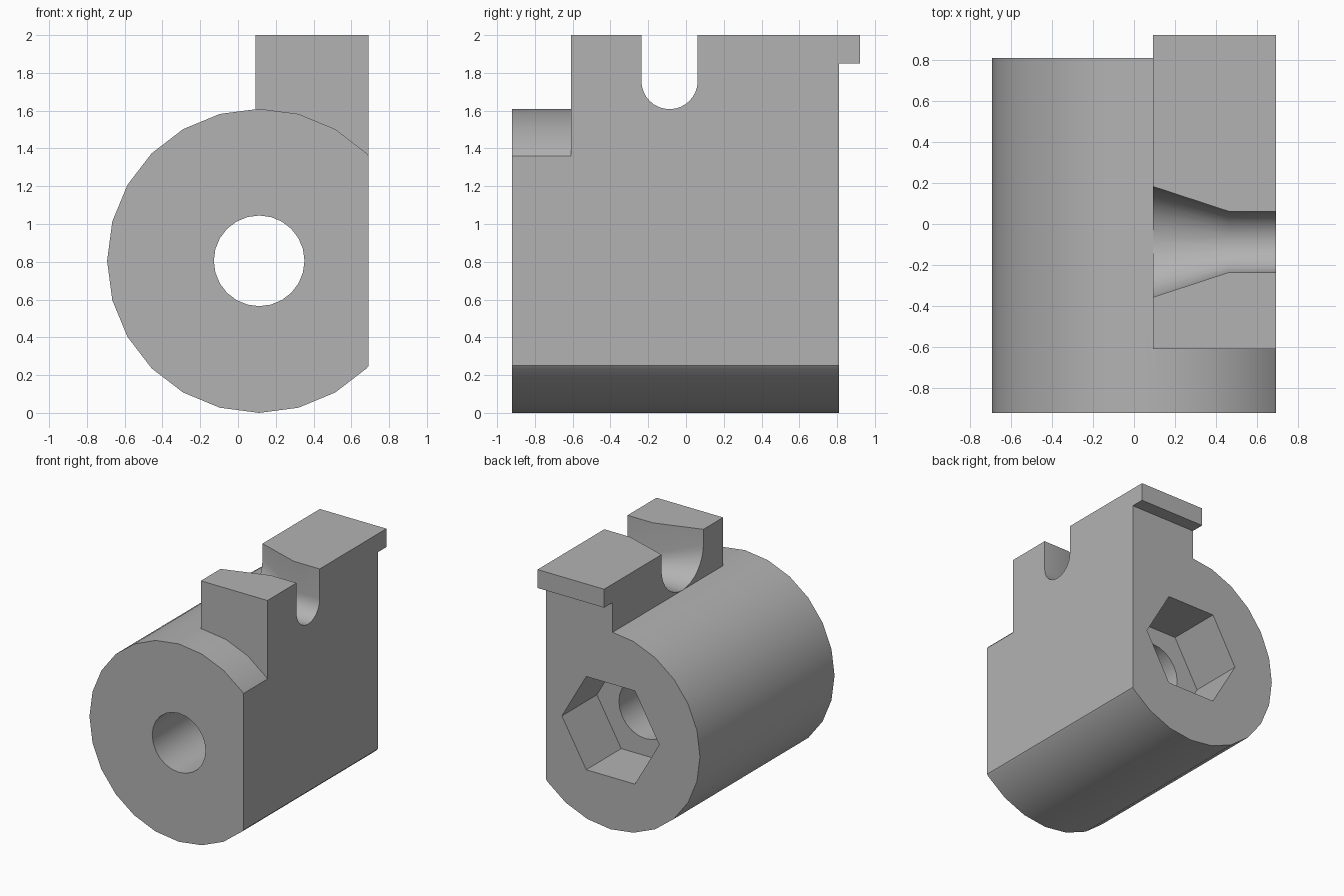
import bpy, bmesh, math
from mathutils import Vector

cube = bpy.data.objects.get("Cube")
if cube:
    bpy.data.objects.remove(cube, do_unlink=True)

AXIS_X, AXIS_Z = 0.112, 0.805      # bore axis
FLAT_X, BLOCK_X = 0.692, 0.093     # right flat and left side of the block
FRONT, BACK = -0.92, 0.81

grey = bpy.data.materials.new("plain grey")
grey.use_nodes = True
GREY = (0.45, 0.45, 0.45, 1)
grey.diffuse_color = GREY
grey.node_tree.nodes["Principled BSDF"].inputs["Base Color"].default_value = GREY


def loft(name, rings):
    """Solid through matching rings of points, capped at both ends."""
    bm = bmesh.new()
    loops = [[bm.verts.new(p) for p in ring] for ring in rings]
    n = len(loops[0])
    for a, b in zip(loops, loops[1:]):
        for i in range(n):
            j = (i + 1) % n
            bm.faces.new((a[i], a[j], b[j], b[i]))
    bm.faces.new(loops[0])
    bm.faces.new(loops[-1])
    bmesh.ops.recalc_face_normals(bm, faces=bm.faces)
    mesh = bpy.data.meshes.new(name)
    bm.to_mesh(mesh)
    bm.free()
    mesh.materials.append(grey)
    ob = bpy.data.objects.new(name, mesh)
    bpy.context.collection.objects.link(ob)
    return ob


def prism(name, radius, sides, y0, y1):
    """Regular prism along the bore axis."""
    angles = [math.tau * i / sides for i in range(sides)]
    return loft(name, [[(AXIS_X + radius * math.cos(a), y, AXIS_Z + radius * math.sin(a))
                        for a in angles] for y in (y0, y1)])


def combine(target, tool, operation):
    """Apply a boolean and remove the tool."""
    mod = target.modifiers.new(operation, 'BOOLEAN')
    mod.operation, mod.object, mod.solver = operation, tool, 'EXACT'
    bpy.context.view_layer.objects.active = target
    bpy.ops.object.modifier_apply(modifier=mod.name)
    bpy.data.objects.remove(tool, do_unlink=True)


# Barrel with one side cut flat
body = prism("clamp_body", 0.805, 24, FRONT, BACK)
bm = bmesh.new()
bm.from_mesh(body.data)
bmesh.ops.bisect_plane(bm, geom=bm.verts[:] + bm.edges[:] + bm.faces[:],
                       plane_co=Vector((FLAT_X, 0, 0)), plane_no=Vector((1, 0, 0)),
                       clear_outer=True)
bmesh.ops.holes_fill(bm, edges=[e for e in bm.edges if e.is_boundary])
bmesh.ops.recalc_face_normals(bm, faces=bm.faces)
bm.to_mesh(body.data)
bm.free()

# Upright block with a lip at the back
side = [(-0.61, 1.2), (BACK, 1.2), (BACK, 1.85), (0.92, 1.85), (0.92, 2), (-0.61, 2)]
block = loft("upright_block", [[(x, y, z) for y, z in side] for x in (BLOCK_X, FLAT_X)])
combine(body, block, 'UNION')


# Round-bottomed slot, flaring towards the left of the block
def slot_ring(x, r, y=-0.087, floor=1.608, steps=16):
    arc = [math.pi * i / steps for i in range(steps + 1)]
    return ([(x, y - r, 2.2)]
            + [(x, y - r * math.cos(a), floor + r - r * math.sin(a)) for a in arc]
            + [(x, y + r, 2.2)])


slot = loft("slot_cutter", [slot_ring(0.0, 0.3), slot_ring(0.46, 0.149), slot_ring(0.8, 0.149)])
combine(body, slot, 'DIFFERENCE')

# Through bore and hexagonal pocket at the back
combine(body, prism("bore_cutter", 0.24, 24, -1.2, 1.2), 'DIFFERENCE')
combine(body, prism("hex_cutter", 0.438, 6, 0.36, 1.2), 'DIFFERENCE')

# Merge coplanar faces, then smooth the curved ones
bm = bmesh.new()
bm.from_mesh(body.data)
bmesh.ops.remove_doubles(bm, verts=bm.verts, dist=0.0005)
bmesh.ops.dissolve_limit(bm, angle_limit=0.01, verts=bm.verts, edges=bm.edges)
bm.to_mesh(body.data)
bm.free()
bpy.ops.object.select_all(action='DESELECT')
body.select_set(True)
bpy.context.view_layer.objects.active = body
bpy.ops.object.shade_smooth_by_angle(angle=math.radians(25))
